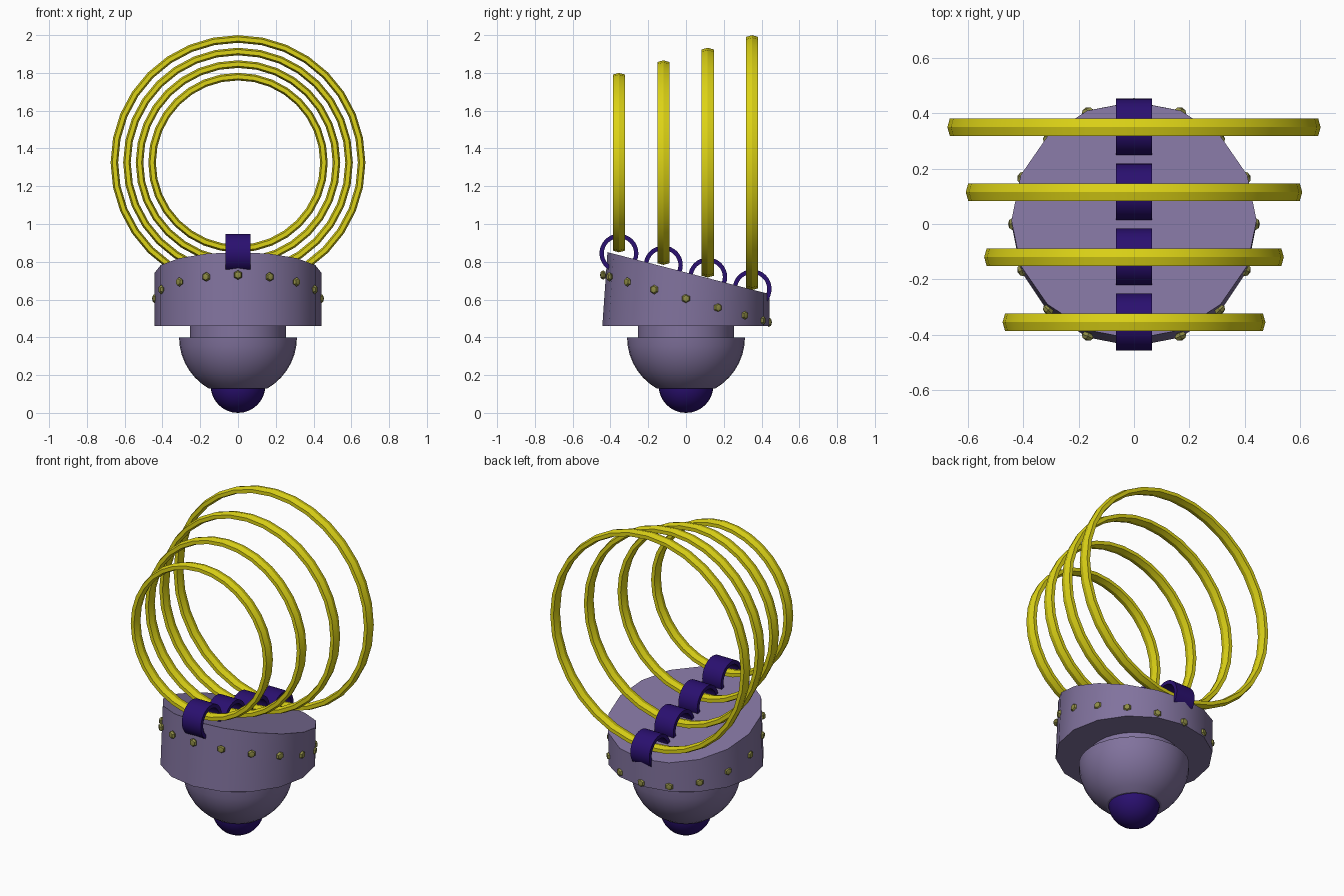
import bpy
import bmesh
from math import pi, sin, cos, radians
from mathutils import Matrix, Vector

cube = bpy.data.objects.get("Cube")
if cube:
    bpy.data.objects.remove(cube, do_unlink=True)


def material(name, rgb):
    m = bpy.data.materials.new(name)
    m.use_nodes = True
    m.diffuse_color = (*rgb, 1)
    m.node_tree.nodes["Principled BSDF"].inputs["Base Color"].default_value = (*rgb, 1)
    return m


LILAC = material("dusty lilac", (0.22, 0.17, 0.34))
INDIGO = material("deep indigo", (0.023, 0.005, 0.16))
YELLOW = material("yellow", (0.72, 0.65, 0.008))
OLIVE = material("olive", (0.27, 0.26, 0.06))


def finish(bm, name, mat, matrix=None):
    bmesh.ops.remove_doubles(bm, verts=bm.verts, dist=0.0001)
    bmesh.ops.recalc_face_normals(bm, faces=bm.faces)
    mesh = bpy.data.meshes.new(name)
    bm.to_mesh(mesh)
    bm.free()
    mesh.materials.append(mat)
    obj = bpy.data.objects.new(name, mesh)
    bpy.context.collection.objects.link(obj)
    if matrix is not None:
        obj.matrix_world = matrix
    bpy.ops.object.select_all(action="DESELECT")
    obj.select_set(True)
    bpy.context.view_layer.objects.active = obj
    bpy.ops.object.shade_smooth_by_angle(angle=radians(30))
    return obj


def lathe(profile, segments, closed=False):
    """Revolve (radius, height) points about z; open profiles get flat caps."""
    bm = bmesh.new()
    loops = [[bm.verts.new((r * cos(2 * pi * i / segments), r * sin(2 * pi * i / segments), z))
              for i in range(segments)] for r, z in profile]
    pairs = list(zip(loops, loops[1:]))
    if closed:
        pairs.append((loops[-1], loops[0]))
    else:
        bm.faces.new(loops[0])
        bm.faces.new(loops[-1])
    for a, b in pairs:
        for i in range(segments):
            j = (i + 1) % segments
            bm.faces.new((a[i], a[j], b[j], b[i]))
    return bm


def arc(radius, centre, start, end, steps):
    """Sphere profile between two angles measured from straight down."""
    angles = [radians(start + (end - start) * i / steps) for i in range(steps + 1)]
    return [(radius * sin(a), centre - radius * cos(a)) for a in angles]


# Drum with a top tilted down towards the back
DRUM_R, BASE_Z, TOP_Z, TILT = 0.443, 0.46, 0.74, radians(14.5)
drum = lathe([(DRUM_R, BASE_Z), (DRUM_R, TOP_Z)], 16)
for v in drum.verts:
    if v.co.z > 0.6:
        y = v.co.y
        v.co.y = y * cos(TILT) + 0.013
        v.co.z = TOP_Z - y * sin(TILT)
finish(drum, "drum", LILAC)

# Neck, bowl and bottom ball
finish(lathe([(0.255, 0.38), (0.255, 0.47)], 32), "neck", LILAC)
finish(lathe(arc(0.312, 0.40, 30, 90, 7), 32), "bowl", LILAC)
finish(lathe(arc(0.145, 0.145, 1, 179, 16), 32), "bottom_ball", INDIGO)

# Bolts around the drum, halfway up its slanted side
for i in range(16):
    a = 2 * pi * i / 16
    out = Vector((cos(a), sin(a), 0))
    place = out * 0.439 + Vector((0, 0, 0.605 - 0.125 * out.y))
    bm = bmesh.new()
    bmesh.ops.create_uvsphere(bm, u_segments=6, v_segments=4, radius=0.025)
    turn = out.to_track_quat("Z", "Y").to_matrix().to_4x4()
    finish(bm, f"bolt_{i + 1}", OLIVE,
           Matrix.Translation(place) @ turn @ Matrix.Diagonal((1, 1, 0.65, 1)))

# Four growing hoops, each held by a clasp on the slanted top
for i in range(4):
    y = -0.355 + 0.235 * i
    radius = 0.455 + 0.0665 * i
    hoop = [(radius + dr, h) for dr, h in
            ((0.02, 0), (0.011, 0.032), (-0.011, 0.032),
             (-0.02, 0), (-0.011, -0.032), (0.011, -0.032))]
    finish(lathe(hoop, 32, closed=True), f"hoop_{i + 1}", YELLOW,
           Matrix.Translation((0, y, 1.325)) @ Matrix.Rotation(pi / 2, 4, "X"))

    clasp = [(0.103, -0.065), (0.103, 0.065), (0.08, 0.065), (0.08, -0.065)]
    finish(lathe(clasp, 32, closed=True), f"clasp_{i + 1}", INDIGO,
           Matrix.Translation((0, y, 0.845 - 0.063 * i)) @ Matrix.Rotation(pi / 2, 4, "Y"))
